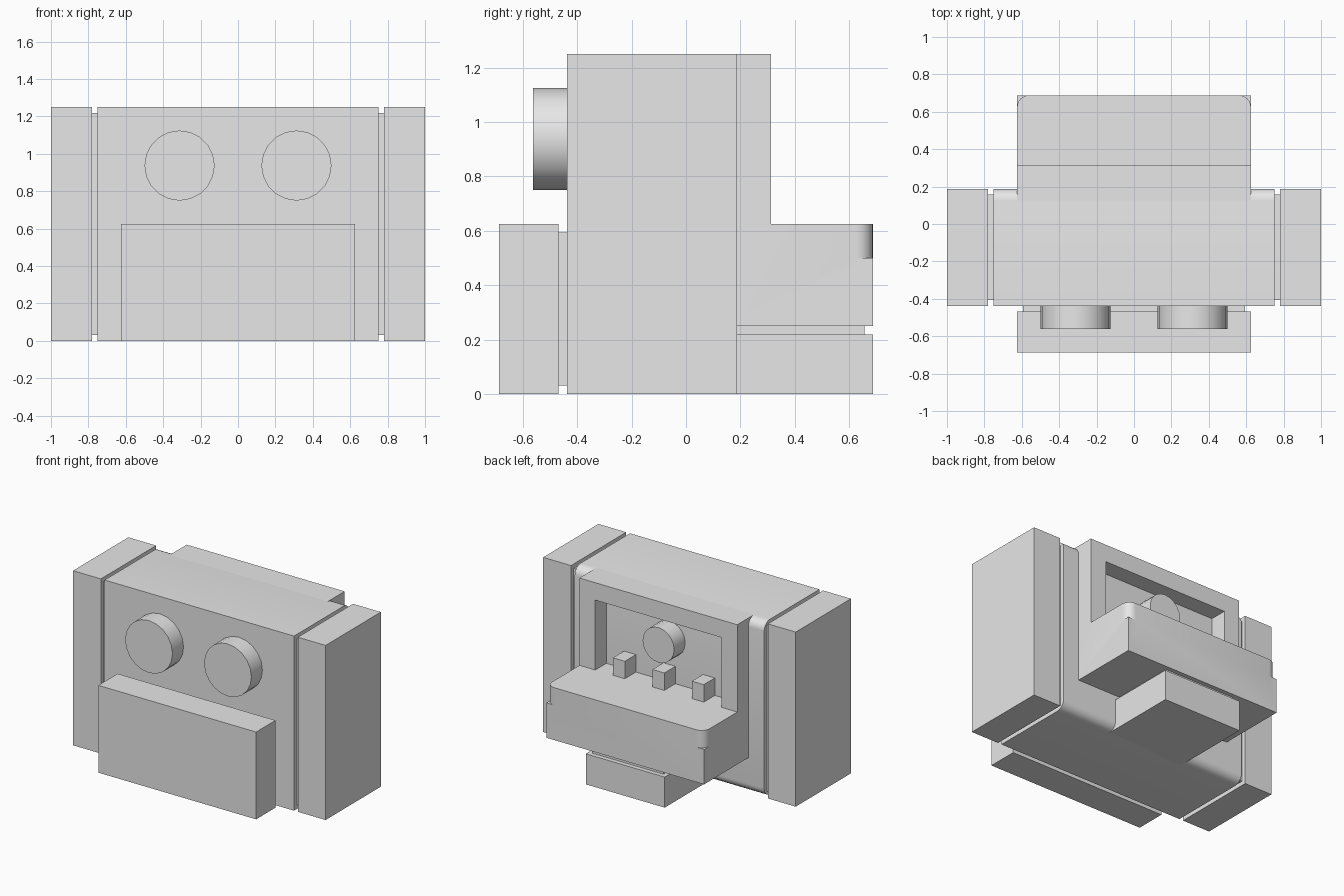
import bpy, bmesh, math
from mathutils import Vector

old = bpy.data.objects.get("Cube")
if old:
    bpy.data.objects.remove(old, do_unlink=True)

grey = bpy.data.materials.new("light grey")
grey.use_nodes = True
grey.diffuse_color = (0.8, 0.8, 0.8, 1)
grey.node_tree.nodes["Principled BSDF"].inputs["Base Color"].default_value = (0.8, 0.8, 0.8, 1)


def finish(name, bm, smooth=False):
    bmesh.ops.recalc_face_normals(bm, faces=bm.faces)
    mesh = bpy.data.meshes.new(name)
    bm.to_mesh(mesh)
    bm.free()
    mesh.materials.append(grey)
    ob = bpy.data.objects.new(name, mesh)
    bpy.context.collection.objects.link(ob)
    if smooth:
        smooth_edges(ob)
    return ob


def activate(ob):
    bpy.ops.object.select_all(action='DESELECT')
    ob.select_set(True)
    bpy.context.view_layer.objects.active = ob


def smooth_edges(ob):
    activate(ob)
    bpy.ops.object.shade_smooth_by_angle(angle=math.radians(35))


def prism(name, points, along, smooth=False):
    """Close a planar loop of 3D points and extrude it by a vector."""
    bm = bmesh.new()
    face = bm.faces.new([bm.verts.new(p) for p in points])
    out = bmesh.ops.extrude_face_region(bm, geom=[face])
    moved = [g for g in out["geom"] if isinstance(g, bmesh.types.BMVert)]
    bmesh.ops.translate(bm, vec=Vector(along), verts=moved)
    return finish(name, bm, smooth)


def box(name, x, y, z):
    pts = [(x[0], y[0], z[0]), (x[1], y[0], z[0]), (x[1], y[1], z[0]), (x[0], y[1], z[0])]
    return prism(name, pts, (0, 0, z[1] - z[0]))


def disc(name, x, z, radius, y, sides=20):
    pts = []
    for i in range(sides):
        a = 2 * math.pi * i / sides
        pts.append((x + radius * math.sin(a), y[0], z + radius * math.cos(a)))
    return prism(name, pts, (0, y[1] - y[0], 0), True)


def arc(cx, cy, r, start, end, steps=6):
    return [(cx + r * math.cos(math.radians(start + (end - start) * i / steps)),
             cy + r * math.sin(math.radians(start + (end - start) * i / steps)))
            for i in range(steps + 1)]


def cut(ob, cutter):
    mod = ob.modifiers.new("cut", 'BOOLEAN')
    mod.operation, mod.solver, mod.object = 'DIFFERENCE', 'EXACT', cutter
    activate(ob)
    bpy.ops.object.modifier_apply(modifier=mod.name)
    bpy.data.objects.remove(cutter, do_unlink=True)


FRONT, BACK, TOP, R = -0.4375, 0.1875, 1.25, 0.0625

# Main body with rounded rear top and bottom edges
side = [(FRONT, TOP), (FRONT, 0)]
side += arc(BACK - R, R, R, -90, 0) + arc(BACK - R, TOP - R, R, 0, 90)
prism("main_body", [(-0.75, y, z) for y, z in side], (1.5, 0, 0), True)

# Side blocks, their inset joints and the front discs
for s, label in ((1, "left"), (-1, "right")):
    box(label + "_side_block", sorted((s * 0.78, s * 1.0)), (FRONT, BACK), (0, TOP))
    box(label + "_side_joint", sorted((s * 0.74, s * 0.79)),
        (FRONT + 0.031, BACK - 0.031), (0.031, TOP - 0.031))
    disc(label + "_front_disc", s * 0.3125, 0.9375, 0.1875, (-0.5625, FRONT + 0.01))

# Front block on an inset joint
box("front_block", (-0.625, 0.625), (-0.6875, -0.469), (0, 0.625))
box("front_joint", (-0.594, 0.594), (-0.48, FRONT + 0.01), (0.031, 0.594))

# Rear housing: upright frame and ledge in one L profile
profile = [(0.12, 0.25), (0.6875, 0.25), (0.6875, 0.625),
           (0.3125, 0.625), (0.3125, TOP), (0.12, TOP)]
housing = prism("rear_housing", [(-0.625, y, z) for y, z in profile], (1.25, 0, 0))

# Alcove opening above the ledge
cut(housing, box("alcove_cutter", (-0.5, 0.5), (0.05, 0.4), (0.625, 1.125)))

# Rounded upper ledge corners
for s in (1, -1):
    corner = arc(0.625 - R, 0.6875 - R, R, 0, 90)
    corner += [(0.625 - R, 0.75), (0.7, 0.75), (0.7, 0.6875 - R)]
    cut(housing, prism("corner_cutter", [(s * x, y, 0.5) for x, y in corner], (0, 0, 0.2)))
smooth_edges(housing)

# Alcove disc and three buttons
disc("alcove_disc", 0, 0.9375, 0.125, (BACK - 0.01, 0.3125))
for x, label in ((0.3125, "left"), (0, "middle"), (-0.3125, "right")):
    box(label + "_button", (x - 0.047, x + 0.047), (BACK - 0.01, 0.3125), (0.62, 0.75))

# Rear foot with its inset joint below the ledge
box("rear_foot", (-0.3125, 0.3125), (0.1, 0.6875), (0, 0.219))
box("rear_foot_joint", (-0.281, 0.281), (0.1, 0.656), (0.21, 0.26))
